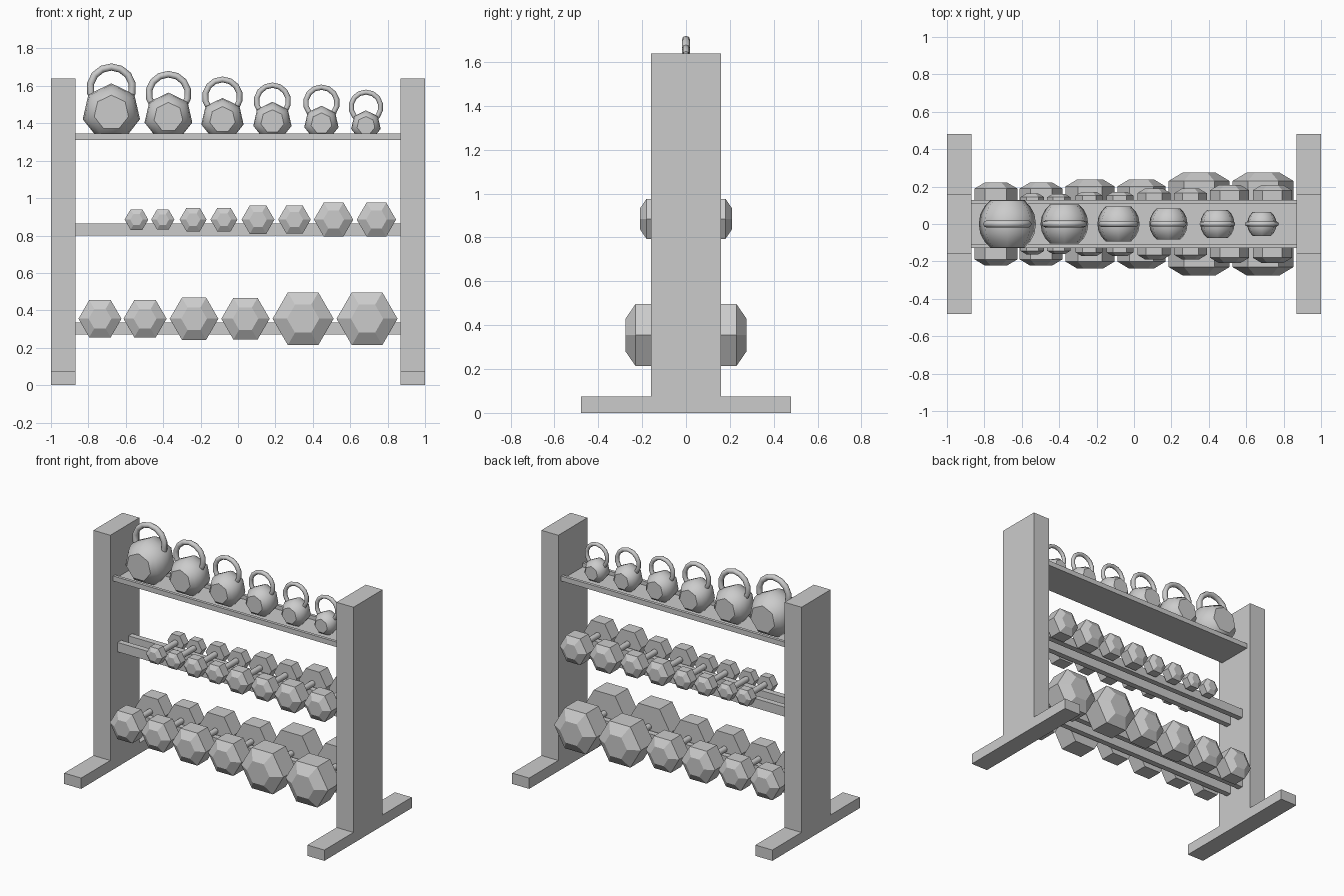
import bpy, bmesh, math
from mathutils import Matrix, Vector

if "Cube" in bpy.data.objects:
    bpy.data.objects.remove(bpy.data.objects["Cube"])

steel = bpy.data.materials.new("light grey")
steel.use_nodes = True
GREY = (0.6, 0.6, 0.6, 1)
steel.diffuse_color = GREY
steel.node_tree.nodes["Principled BSDF"].inputs["Base Color"].default_value = GREY


def finish(bm, name):
    bmesh.ops.recalc_face_normals(bm, faces=bm.faces)
    mesh = bpy.data.meshes.new(name)
    bm.to_mesh(mesh)
    bm.free()
    mesh.materials.append(steel)
    obj = bpy.data.objects.new(name, mesh)
    bpy.context.collection.objects.link(obj)
    return obj


def extrude_x(name, outline, x0, x1):
    """Extrude a (y, z) outline from x0 to x1."""
    bm = bmesh.new()
    face = bm.faces.new([bm.verts.new((x0, y, z)) for y, z in outline])
    new = bmesh.ops.extrude_face_region(bm, geom=[face])["geom"]
    verts = [v for v in new if isinstance(v, bmesh.types.BMVert)]
    bmesh.ops.translate(bm, verts=verts, vec=(x1 - x0, 0, 0))
    return finish(bm, name)


def loft_y(bm, rings, sides, start, x, z, smooth=False):
    """Join polygon rings given as (y, radius) along the y axis, with flat caps."""
    loops = []
    for y, r in rings:
        angles = [start + math.tau * i / sides for i in range(sides)]
        loops.append([bm.verts.new((x + r * math.cos(a), y, z + r * math.sin(a)))
                      for a in angles])
    for a, b in zip(loops, loops[1:]):
        for i in range(sides):
            j = (i + 1) % sides
            bm.faces.new((a[i], a[j], b[j], b[i])).smooth = smooth
    bm.faces.new(loops[0])
    bm.faces.new(loops[-1])


# Uprights with their feet, one inverted T on each side
half = [(0.48, 0), (0.48, 0.075), (0.16, 0.075), (0.16, 1.64)]
tee = half + [(-y, z) for y, z in reversed(half)]
extrude_x("left_upright", tee, 0.87, 1.0)
extrude_x("right_upright", tee, -1.0, -0.87)

# Top tray with a raised lip along front and back
lip = [(0.128, 1.31), (0.128, 1.345), (0.107, 1.345), (0.107, 1.318)]
extrude_x("top_tray", lip + [(-y, z) for y, z in reversed(lip)], -0.87, 0.87)

# Paired rails for the two dumbbell rows
for row, top in (("middle", 0.865), ("lower", 0.335)):
    for side, y in (("front", -0.08), ("back", 0.04)):
        box = [(y, top - 0.065), (y + 0.04, top - 0.065), (y + 0.04, top), (y, top)]
        extrude_x(f"{row}_{side}_rail", box, -0.87, 0.87)


# Dumbbells: hexagonal heads, chamfered on the outside, and a round handle
def dumbbell(name, x, z, r):
    bm = bmesh.new()
    inner, outer = 0.09, 0.09 + 1.14 * r
    for s in (-1, 1):
        rings = [(s * inner, r), (s * (outer - 0.28 * r), r), (s * outer, 0.53 * r)]
        loft_y(bm, rings, 6, 0, x, z)
    loft_y(bm, [(-inner - 0.01, 0.02), (inner + 0.01, 0.02)], 12, 0, x, z, True)
    finish(bm, name)


middle_row = [(-0.543, 0.063), (-0.402, 0.062), (-0.24, 0.072), (-0.075, 0.072),
              (0.107, 0.088), (0.302, 0.087), (0.511, 0.105), (0.74, 0.105)]
lower_row = [(-0.738, 0.115), (-0.497, 0.115), (-0.235, 0.13),
             (0.04, 0.129), (0.348, 0.163), (0.69, 0.163)]
for row, z, items in (("middle", 0.885, middle_row), ("lower", 0.355, lower_row)):
    for i, (x, r) in enumerate(items):
        dumbbell(f"{row}_dumbbell_{i + 1}", x, z, r)


# Kettlebells: faceted ball with flat front and back, and a ring handle
def kettlebell(name, x, r, ring, top):
    bm = bmesh.new()
    steps = [-0.8, -0.6, -0.32, 0, 0.32, 0.6, 0.8]
    rings = [(r * t, r * math.sqrt(1 - t * t)) for t in steps]
    loft_y(bm, rings, 7, math.pi / 2, x, 1.315 + 0.9 * r, True)
    finish(bm, name + "_body")

    bm = bmesh.new()
    tube = 0.145 * ring
    centre = Vector((x, 0, top - ring))
    loops = []
    for i in range(14):
        turn = Matrix.Rotation(math.tau * i / 14, 3, "Y")
        loops.append([])
        for j in range(8):
            a = math.tau * j / 8
            p = Vector((0, tube * math.sin(a), ring - tube + tube * math.cos(a)))
            loops[-1].append(bm.verts.new(centre + turn @ p))
    for i in range(14):
        a, b = loops[i], loops[(i + 1) % 14]
        for j in range(8):
            k = (j + 1) % 8
            bm.faces.new((a[j], a[k], b[k], b[j])).smooth = True
    finish(bm, name + "_handle")


bells = [(-0.677, 0.157, 0.133, 1.72), (-0.372, 0.131, 0.123, 1.68),
         (-0.083, 0.116, 0.109, 1.65), (0.184, 0.105, 0.1, 1.618),
         (0.446, 0.094, 0.098, 1.607), (0.684, 0.081, 0.093, 1.58)]
for i, bell in enumerate(bells):
    kettlebell(f"kettlebell_{i + 1}", *bell)
